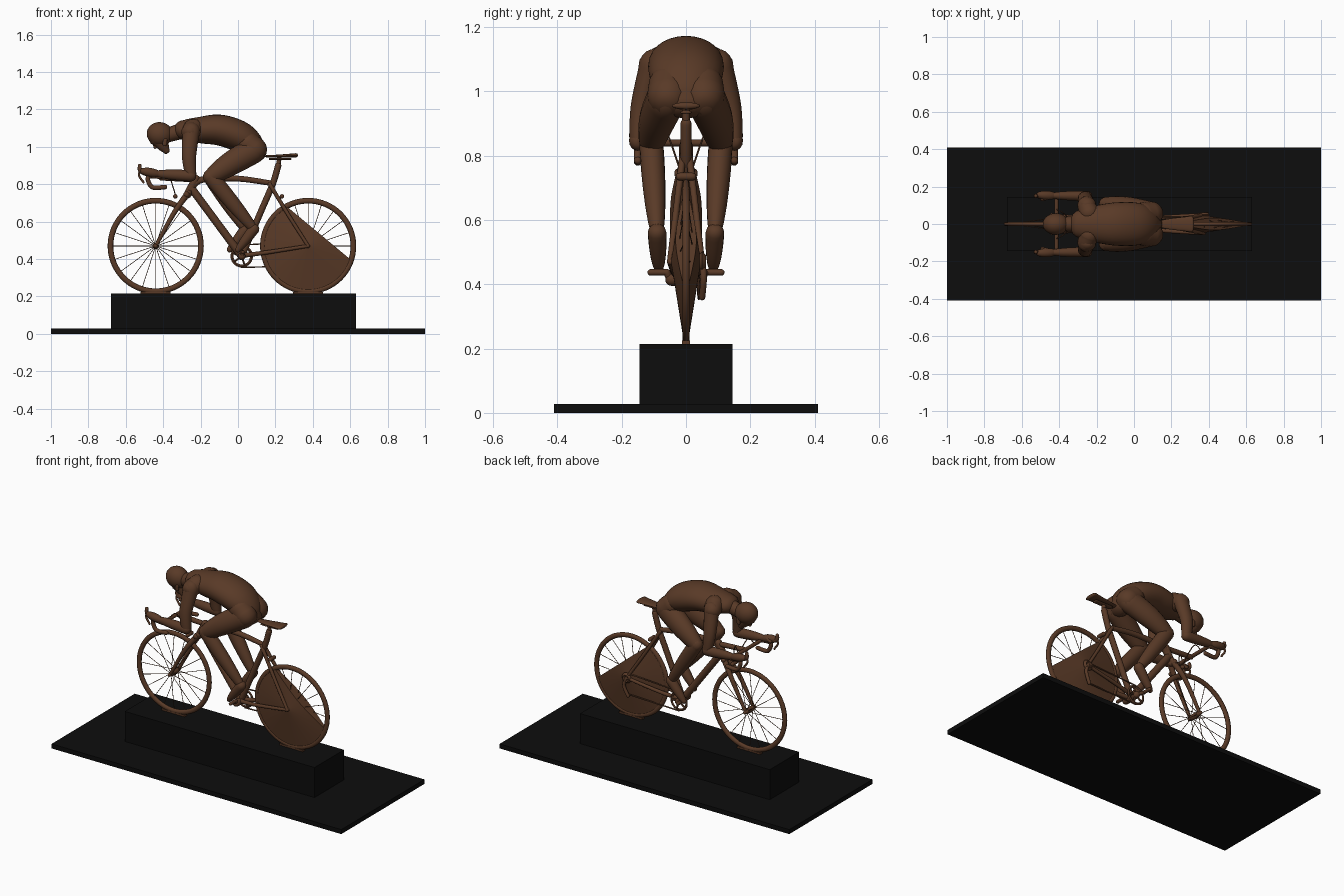
import bpy, bmesh
from math import sin, cos, pi, radians
from mathutils import Vector, Matrix, Euler
from mathutils.geometry import interpolate_bezier

default_cube = bpy.data.objects.get("Cube")
if default_cube:
    bpy.data.objects.remove(default_cube)


def material(name, red, green, blue):
    mat = bpy.data.materials.new(name)
    mat.use_nodes = True
    mat.diffuse_color = (red, green, blue, 1)
    mat.node_tree.nodes["Principled BSDF"].inputs["Base Color"].default_value = mat.diffuse_color
    return mat


BRONZE = material("bronze_brown", .1, .042, .02)
BLACK = material("base_black", .004, .004, .004)


def finish(name, bm, mat=BRONZE):
    bmesh.ops.recalc_face_normals(bm, faces=bm.faces)
    mesh = bpy.data.meshes.new(name)
    bm.to_mesh(mesh)
    bm.free()
    mesh.materials.append(mat)
    mesh.polygons.foreach_set("use_smooth", [True] * len(mesh.polygons))
    mesh.set_sharp_from_angle(angle=radians(50))
    bpy.context.collection.objects.link(bpy.data.objects.new(name, mesh))


def box(name, low, high, mat=BRONZE):
    bm = bmesh.new()
    bmesh.ops.create_cube(bm, size=1)
    for vert in bm.verts:
        vert.co = [(a + b) / 2 + c * (b - a) for a, b, c in zip(low, high, vert.co)]
    finish(name, bm, mat)


def sweep(bm, joints, start, end, bulge, flat, sides, steps):
    """Skin a tapering, round-ended tube along a smooth path through the joints."""
    knots = [Vector(joint) for joint in joints]
    knots = [knots[0], *knots, knots[-1]]
    path = [knots[0]]
    for before, a, b, after in zip(knots, knots[1:], knots[2:], knots[3:]):
        path += interpolate_bezier(a, a + (b - before) / 6, b - (after - a) / 6, b, steps + 1)[1:]
    last = len(path) - 1
    dome = [pi * k / 8 for k in range(4)]
    rings, side = [], None
    for i, centre in enumerate(path):
        along = (path[min(i + 1, last)] - path[max(i - 1, 0)]).normalized()
        if side is None:
            side = Vector((0, 1, 0)) if abs(along.y) < .9 else Vector((1, 0, 0))
        side = (side - along * side.dot(along)).normalized()
        up = along.cross(side)
        radius = start + (end - start) * i / last + bulge * sin(pi * i / last)
        caps = [-angle for angle in reversed(dome)] if i == 0 else dome if i == last else [0]
        for cap in caps:
            middle, size = centre + along * radius * sin(cap), radius * cos(cap)
            turns = [2 * pi * k / sides for k in range(sides)]
            rings.append([bm.verts.new(middle + (side * cos(t) * flat + up * sin(t)) * size) for t in turns])
    for ring, following in zip(rings, rings[1:]):
        for k in range(sides):
            bm.faces.new((ring[k], ring[k - 1], following[k - 1], following[k]))
    bm.faces.new(rings[0])
    bm.faces.new(rings[-1])


def tube(name, *paths, start, end=None, bulge=0, flat=1, sides=16, steps=6):
    bm = bmesh.new()
    for joints in paths:
        sweep(bm, joints, start, start if end is None else end, bulge, flat, sides, steps)
    finish(name, bm)


def flip(joints, sign, shift=0):
    return [(x + shift, sign * y, z) for x, y, z in joints]


def pair(name, joints, **shape):
    for label, sign in (("right", 1), ("left", -1)):
        tube(f"{label}_{name}", flip(joints, sign), **shape)


def across(x, z, reach):
    return [(x, -reach, z), (x, reach, z)]


def lathe(profile, axle, segments=64):
    """Spin a closed (radius, y) profile about an axle that runs along y."""
    x, y, z = axle
    turns = [2 * pi * k / segments for k in range(segments)]
    bm = bmesh.new()
    rings = [[bm.verts.new((x + r * cos(t), y + d, z + r * sin(t))) for r, d in profile] for t in turns]
    for k, ring in enumerate(rings):
        for j in range(len(profile)):
            bm.faces.new((ring[j], rings[k - 1][j], rings[k - 1][j - 1], ring[j - 1]))
    return bm


def hoop(radius, depth, width, count=10):
    return [(radius + depth * cos(2 * pi * k / count), width * sin(2 * pi * k / count)) for k in range(count)]


def ray(axle, angle, inner, outer, offset):
    x, y, z = axle
    return [(x + r * cos(angle), y + d, z + r * sin(angle)) for r, d in ((inner, offset), (outer, 0))]


# Base
box("ground_plate", (-1, -.41, 0), (1, .41, .028), BLACK)
box("plinth", (-.68, -.145, .02), (.63, .145, .215), BLACK)

# Wheels
FRONT, REAR, BRACKET = (-.44, 0, .47), (.375, 0, .47), (.02, 0, .415)
for label, axle in (("front", FRONT), ("rear", REAR)):
    x, y, z = axle
    finish(label + "_tyre", lathe(hoop(.242, .015, .012), axle))
    spokes = [ray(axle, pi * k / 10, .01, .235, .03 * (-1) ** k) for k in range(20)]
    tube(label + "_spokes", *spokes, start=.0018, sides=5, steps=1)
    tube(label + "_hub", across(x, z, .05), start=.009, bulge=.008)
    box(label + "_wheel_foot", (x - .08, -.012, .21), (x + .08, .012, .225))

# Rear wheel cover, a shallow double cone trimmed along a chord
inner, outer, thick, thin = .01, .235, .045, .009
cover = lathe([(inner, thick), (outer, thin), (outer, -thin), (inner, -thick)], REAR)
bmesh.ops.bisect_plane(cover, geom=cover.verts[:] + cover.edges[:] + cover.faces[:], clear_outer=True,
                       plane_co=(.25, 0, .69), plane_no=(.64, 0, .77))
bmesh.ops.holes_fill(cover, edges=[edge for edge in cover.edges if edge.is_boundary])
finish("rear_wheel_cover", cover)

# Frame
HEAD, SEAT = (-.25, 0, .78), (.215, 0, .9)
tube("top_tube", [HEAD, (-.19, 0, .825), (0, 0, .83), (.18, 0, .805)], start=.019, end=.014)
tube("down_tube", [HEAD, BRACKET], start=.021)
tube("seat_tube", [SEAT, (.185, 0, .8), (.125, 0, .66), BRACKET], start=.017)
tube("head_tube", [(-.225, 0, .83), (-.27, 0, .745)], start=.021)
tube("seat_post", [SEAT, (.222, 0, .945)], start=.012)
DROPOUT = (.375, .05, .47)
pair("seat_stay", [(.17, .01, .8), (.27, .03, .635), DROPOUT], start=.011, end=.009)
pair("chain_stay", [(.03, .015, .42), (.15, .035, .435), DROPOUT], start=.013, end=.009)
pair("fork_blade", [(-.265, .01, .755), (-.34, .035, .65), (-.44, .04, .47)], start=.018, end=.009)
tube("fork_crown", across(-.275, .745, .02), start=.017)
for label, x in (("front", -.335), ("rear", .235)):
    tube(label + "_brake", across(x, .735, .02), start=.012)
tube("saddle", [(.13, 0, .95), (.2, 0, .95), (.31, 0, .955)], start=.004, end=.011, flat=4)
tube("saddle_clamp", [(.17, 0, .935), (.28, 0, .935)], start=.006, flat=3)

# Handlebar, levers and cables
tube("stem", [(-.23, 0, .825), (-.41, 0, .835)], start=.015)
tube("handlebar", across(-.415, .84, .15), start=.011)
pair("bar_drop", [(-.415, .15, .84), (-.48, .15, .84), (-.46, .15, .785), (-.39, .15, .785)], start=.012)
pair("lever_hood", [(-.47, .15, .85), (-.52, .15, .87), (-.525, .15, .9)], start=.014, end=.01)
pair("brake_lever", [(-.515, .15, .88), (-.53, .15, .85), (-.505, .15, .81)], start=.006)
pair("brake_cable", [(-.42, .08, .84), (-.38, .06, .87), (-.33, .01, .73)], start=.003, sides=6)

# Drivetrain on the right side
RING = (.02, .04, .415)
finish("chainring", lathe(hoop(.052, .008, .004, 4), RING))
tube("chainring_arms", *[ray(RING, 2 * pi * k / 5, 0, .05, 0) for k in range(5)], start=.006, sides=6)
tube("bottom_bracket", across(.02, .415, .045), start=.02)
finish("sprockets", lathe(hoop(.02, .012, .012, 4), DROPOUT))
tube("chain", [(.02, .04, .475), (.375, .04, .495)], [(.02, .04, .355), (.365, .04, .365)], start=.004, sides=6)
tube("gear_changer", [DROPOUT, (.39, .055, .42), (.365, .05, .36)], start=.01)

# Legs, shoes, cranks and pedals, one foot slightly ahead of the other
HIP, KNEE, ANKLE, BALL = (.08, .06, .98), (-.145, .108, .84), (.06, .09, .56), (0, .06, .437)
for label, sign, shift in (("right", 1, -.02), ("left", -1, .025)):
    knee, = flip([KNEE], sign)
    ankle, toe, pedal, pedal_end = flip([ANKLE, (-.025, .085, .45), BALL, (0, .11, .437)], sign, shift)
    thigh = flip([HIP, (-.04, .09, .91)], sign)
    tube(label + "_thigh", [*thigh, knee], start=.07, end=.042, bulge=.008, flat=.88, sides=20)
    tube(label + "_shin", [knee, ankle], start=.042, end=.022, bulge=.008, flat=.88, sides=20)
    tube(label + "_shoe", [ankle, toe], start=.029, end=.015, bulge=.004)
    tube(label + "_pedal", [pedal, pedal_end], start=.01)
    tube(label + "_crank", [(.02, sign * .05, .415), pedal], start=.011)

# Torso and buttocks
SPINE = [(-.29, 0, 1.09), (-.2, 0, 1.09), (-.1, 0, 1.09), (0, 0, 1.06), (.06, 0, 1.02), (.095, 0, .97)]
tube("torso", SPINE, start=.053, end=.055, bulge=.03, flat=1.4, sides=28)
pair("buttock", [(.05, .05, 1.02), (.09, .055, .985)], start=.066, sides=24)

# Arms and hands
ELBOW, WRIST = (-.252, .15, .845), (-.43, .152, .856)
pair("shoulder", [(-.24, .06, 1.095), (-.255, .1, 1.08)], start=.055, end=.048)
pair("upper_arm", [(-.25, .105, 1.085), (-.262, .14, .95), ELBOW], start=.047, end=.029, flat=.85)
pair("forearm", [ELBOW, WRIST], start=.03, end=.018, bulge=.004, flat=.9)
pair("hand", [WRIST, (-.505, .155, .87)], start=.018, bulge=.006)
pair("thumb", [(-.46, .14, .868), (-.49, .132, .858)], start=.01)

# Head, looking ahead and down
tube("neck", [(-.27, 0, 1.095), (-.4, 0, 1.055)], start=.046, end=.036)
helmet = bmesh.new()
place = Matrix.LocRotScale(Vector((-.418, 0, 1.068)), Euler((0, .2, 0)), Vector((.07, .058, .064)))
bmesh.ops.create_uvsphere(helmet, u_segments=28, v_segments=18, radius=1, matrix=place)
finish("helmet", helmet)
tube("face", [(-.425, 0, 1.045), (-.385, 0, .982)], start=.05, end=.02, flat=.92)
tube("nose", [(-.448, 0, 1.02), (-.442, 0, .998)], start=.009)
pair("ear", [(-.39, .044, 1.035), (-.392, .042, 1.015)], start=.012, flat=.5)
